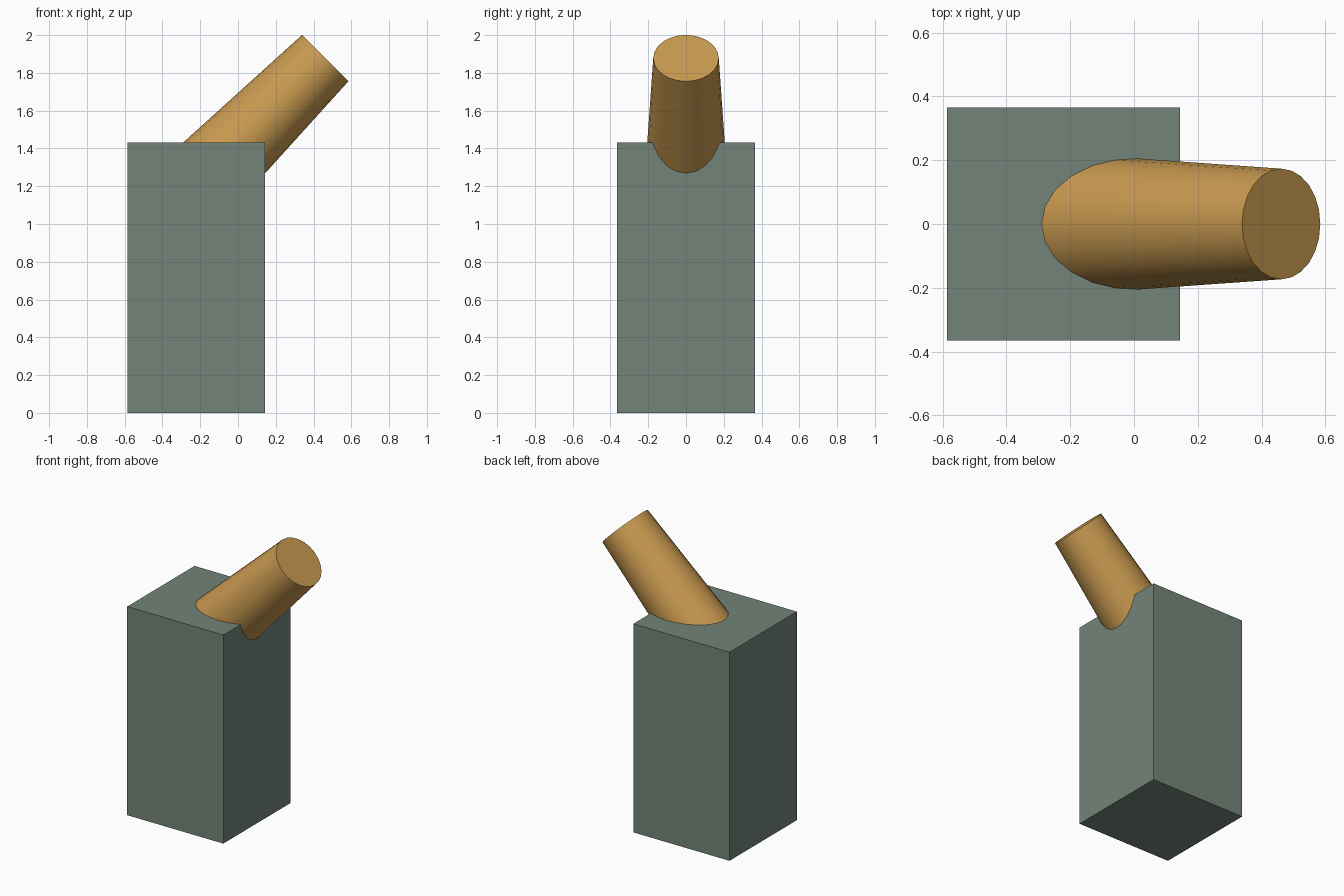
import bpy, bmesh, math
from mathutils import Vector, Matrix

if "Cube" in bpy.data.objects:
    bpy.data.objects.remove(bpy.data.objects["Cube"])


def make_object(name, bm, colour):
    mesh = bpy.data.meshes.new(name)
    bm.to_mesh(mesh)
    bm.free()
    obj = bpy.data.objects.new(name, mesh)
    bpy.context.collection.objects.link(obj)
    mat = bpy.data.materials.new(name + "_colour")
    mat.diffuse_color = colour
    mat.use_nodes = True
    mat.node_tree.nodes["Principled BSDF"].inputs["Base Color"].default_value = mat.diffuse_color
    mesh.materials.append(mat)
    return obj


# Upright rectangular block
bm = bmesh.new()
bmesh.ops.create_cube(bm, size=1, matrix=Matrix.Translation((-0.221, 0, 0.716))
                      @ Matrix.Diagonal((0.73, 0.73, 1.432, 1)))
make_object("block", bm, (0.17, 0.23, 0.19, 1))

# Tapered peg leaning 45 degrees out of the block's top edge
tip = Vector((0.4615, 0, 1.878))
axis = Vector((1, 0, 1)).normalized()
length, tip_radius, taper = 1.0, 0.1735, 0.05
bm = bmesh.new()
bmesh.ops.create_cone(bm, cap_ends=True, segments=24,
                      radius1=tip_radius + taper * length, radius2=tip_radius,
                      depth=length,
                      matrix=Matrix.Translation(tip - axis * length / 2)
                      @ Matrix.Rotation(math.radians(45), 4, 'Y'))
peg = make_object("slanted_peg", bm, (0.58, 0.32, 0.08, 1))
bpy.context.view_layer.objects.active = peg
peg.select_set(True)
bpy.ops.object.shade_smooth_by_angle(angle=math.radians(30))
